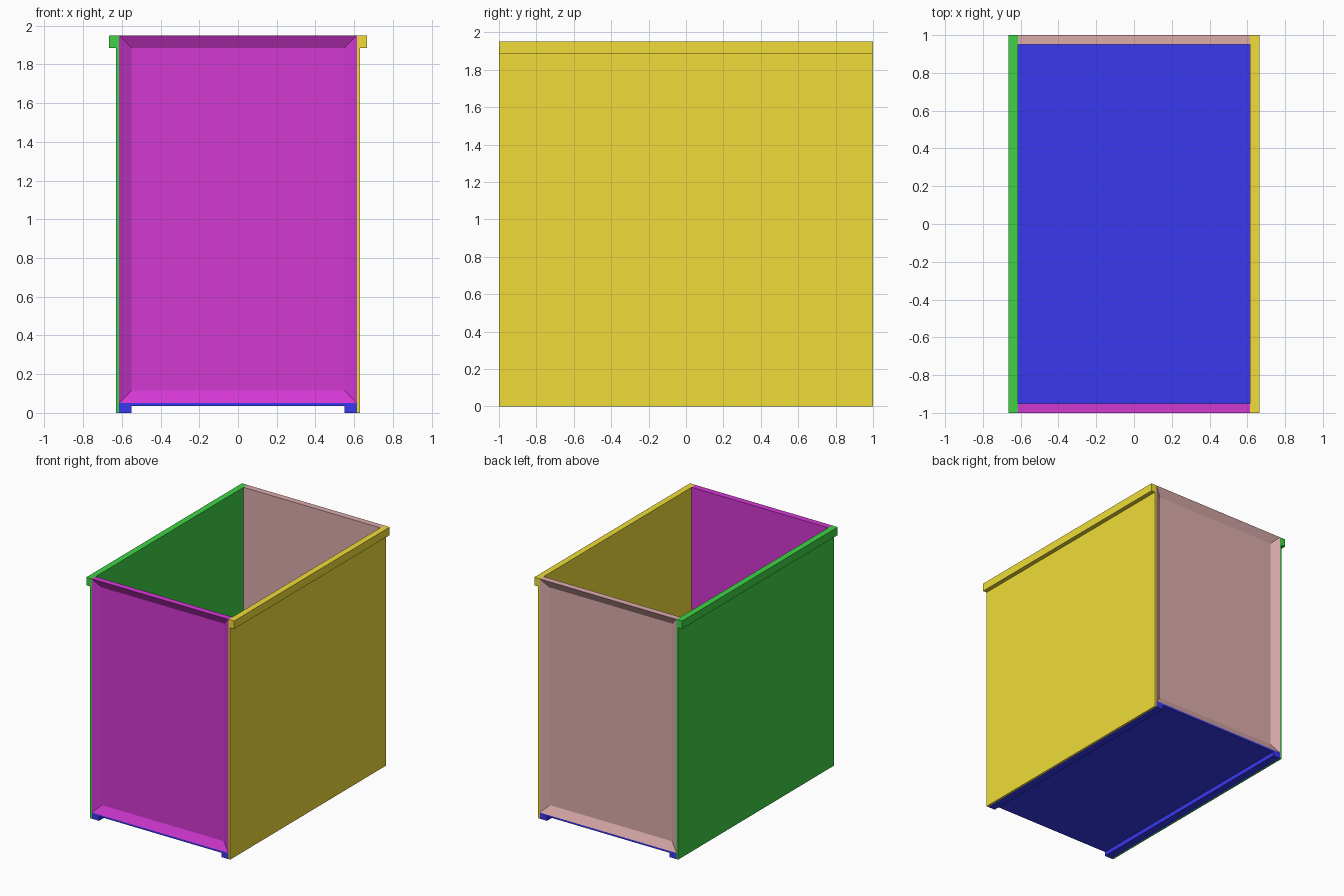
import bpy, bmesh
from mathutils import Vector

if "Cube" in bpy.data.objects:
    bpy.data.objects.remove(bpy.data.objects["Cube"])

HX, HY, TOP = 0.615, 1.0, 1.95   # inner half width, half length, height
FRAME, SKIN, RIM = 0.05, 0.015, 0.065  # frame depth, sheet thickness, rim width


def finish(bm, name, color):
    bmesh.ops.recalc_face_normals(bm, faces=bm.faces)
    mesh = bpy.data.meshes.new(name)
    bm.to_mesh(mesh)
    bm.free()
    obj = bpy.data.objects.new(name, mesh)
    bpy.context.collection.objects.link(obj)
    mat = bpy.data.materials.new(name + "_paint")
    mat.diffuse_color = (*color, 1)
    mat.use_nodes = True
    mat.node_tree.nodes["Principled BSDF"].inputs["Base Color"].default_value = mat.diffuse_color
    mesh.materials.append(mat)


def extrude_along_y(name, profile, color):
    """Extrude an xz profile over the full length of the box."""
    bm = bmesh.new()
    face = bm.faces.new([bm.verts.new((x, -HY, z)) for x, z in profile])
    geom = bmesh.ops.extrude_face_region(bm, geom=[face])["geom"]
    verts = [g for g in geom if isinstance(g, bmesh.types.BMVert)]
    bmesh.ops.translate(bm, vec=(0, 2 * HY, 0), verts=verts)
    finish(bm, name, color)


def end_panel(name, side, color):
    """Flat inside, recessed field with a raised rim outside."""
    bm = bmesh.new()
    bmesh.ops.create_cube(bm, size=1)
    bmesh.ops.scale(bm, vec=(2 * HX, FRAME, TOP - FRAME), verts=bm.verts)
    bmesh.ops.translate(bm, vec=(0, side * (HY - FRAME / 2), (TOP + FRAME) / 2), verts=bm.verts)
    bm.normal_update()
    outer = max(bm.faces, key=lambda f: f.normal.dot(Vector((0, side, 0))))
    bmesh.ops.inset_region(bm, faces=[outer], thickness=RIM, use_even_offset=True)
    bmesh.ops.translate(bm, vec=(0, -side * (FRAME - SKIN), 0), verts=outer.verts)
    finish(bm, name, color)


# Floor sheet with two runners
r = HX - RIM
u = FRAME - SKIN
extrude_along_y("floor", [(-HX, 0), (-r, 0), (-r, u), (r, u), (r, 0), (HX, 0),
                          (HX, FRAME), (-HX, FRAME)], (0.04, 0.04, 0.87))

# Side walls with an outward lip along the top
for name, s, color in (("left_wall", -1, (0.05, 0.65, 0.06)),
                       ("right_wall", 1, (0.87, 0.72, 0.04))):
    profile = [(HX, 0), (HX + SKIN, 0), (HX + SKIN, TOP - RIM),
               (HX + FRAME, TOP - RIM), (HX + FRAME, TOP), (HX, TOP)]
    extrude_along_y(name, [(s * x, z) for x, z in profile], color)

# Recessed end panels
end_panel("front_panel", -1, (0.65, 0.04, 0.65))
end_panel("back_panel", 1, (0.72, 0.41, 0.41))
